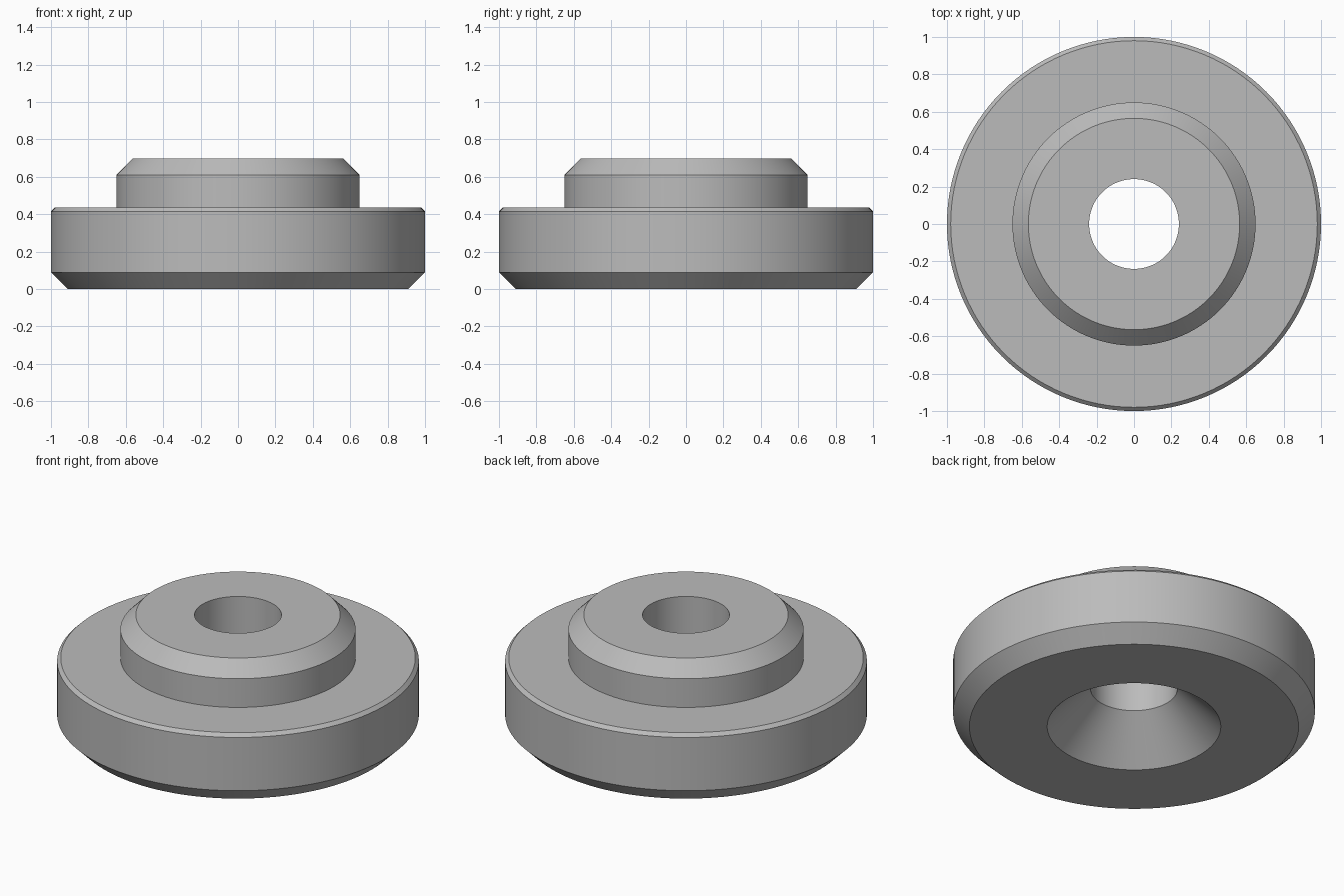
import bpy
import bmesh
import math
from mathutils import Matrix

SEGMENTS = 128

old = bpy.data.objects.get("Cube")
if old:
    bpy.data.objects.remove(old, do_unlink=True)

# Plain grey metal
grey = bpy.data.materials.new("plain_grey")
grey.use_nodes = True
colour = (0.5, 0.5, 0.5, 1.0)
grey.diffuse_color = colour
grey.node_tree.nodes["Principled BSDF"].inputs["Base Color"].default_value = colour


def lathe(name, profile, material):
    """Spin a closed (radius, height) profile around the z axis."""
    bm = bmesh.new()
    verts = [bm.verts.new((r, 0, z)) for r, z in profile]
    edges = [bm.edges.new((a, b)) for a, b in zip(verts, verts[1:] + verts[:1])]
    bmesh.ops.spin(bm, geom=verts + edges, cent=(0, 0, 0), axis=(0, 0, 1),
                   angle=math.tau, steps=SEGMENTS, use_merge=True)
    bmesh.ops.remove_doubles(bm, verts=bm.verts, dist=0.0001)
    bmesh.ops.recalc_face_normals(bm, faces=bm.faces)
    mesh = bpy.data.meshes.new(name)
    bm.to_mesh(mesh)
    bm.free()
    mesh.materials.append(material)
    obj = bpy.data.objects.new(name, mesh)
    bpy.context.collection.objects.link(obj)
    bpy.ops.object.select_all(action="DESELECT")
    obj.select_set(True)
    bpy.context.view_layer.objects.active = obj
    bpy.ops.object.shade_smooth_by_angle(angle=math.radians(20))
    return obj


# Wide chamfered flange, raised collar, and bore with a countersink below
lathe("stepped_bushing", [
    (0.48, 0.0), (0.91, 0.0), (1.0, 0.09), (1.0, 0.415), (0.98, 0.435),
    (0.65, 0.435), (0.65, 0.61), (0.565, 0.697), (0.24, 0.697), (0.24, 0.24),
], grey)
